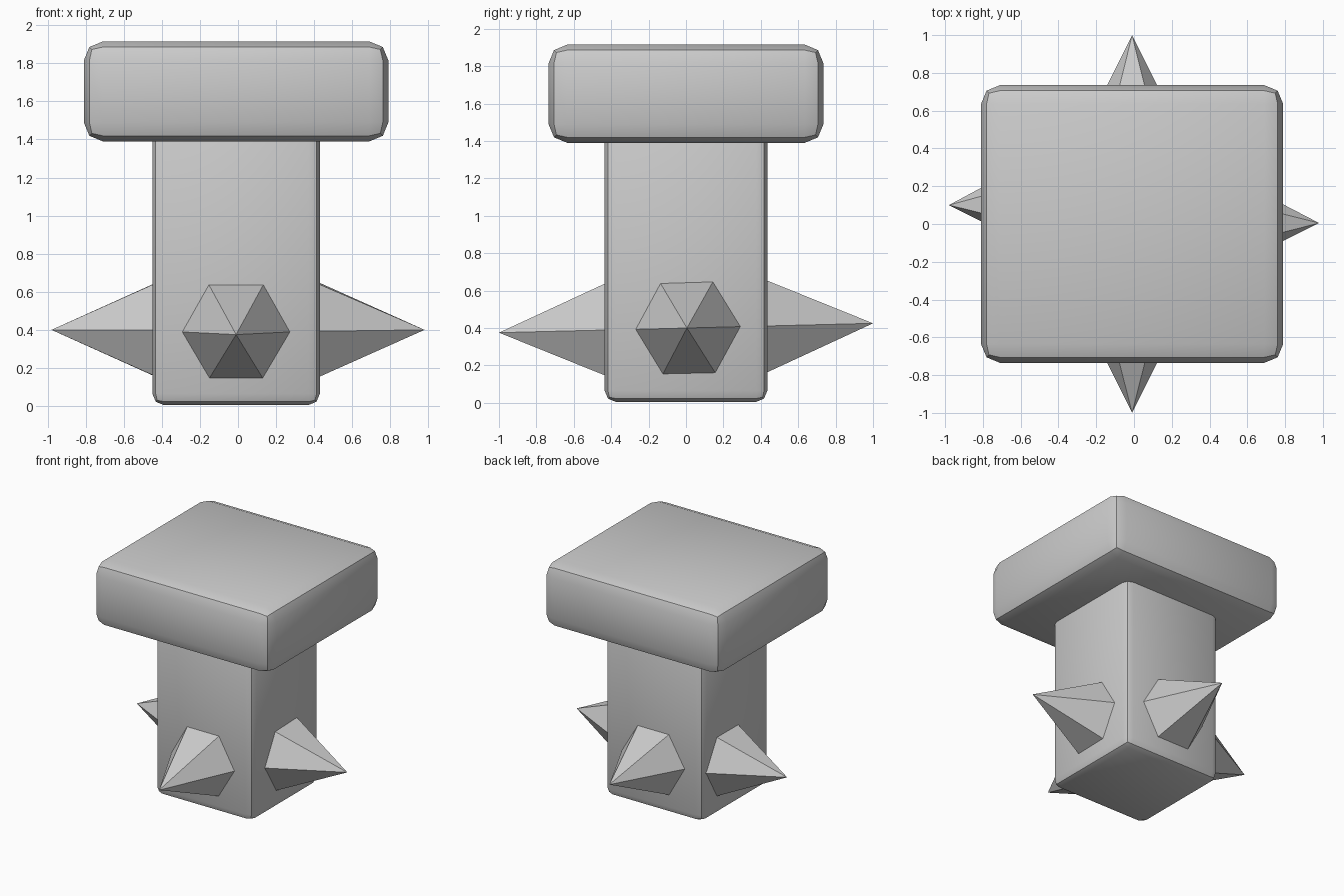
import bpy, bmesh, math
from mathutils import Vector

if "Cube" in bpy.data.objects:
    bpy.data.objects.remove(bpy.data.objects["Cube"])


def add_object(name, bm):
    bmesh.ops.recalc_face_normals(bm, faces=bm.faces)
    mesh = bpy.data.meshes.new(name)
    bm.to_mesh(mesh)
    bm.free()
    obj = bpy.data.objects.new(name, mesh)
    bpy.context.collection.objects.link(obj)
    return obj


def rounded_block(name, lo, hi, bevel):
    lo, hi = Vector(lo), Vector(hi)
    bm = bmesh.new()
    bmesh.ops.create_cube(bm, size=1)
    for v in bm.verts:
        v.co = (lo + hi) / 2 + v.co * (hi - lo)
    bmesh.ops.bevel(bm, geom=bm.edges[:], offset=bevel, segments=2,
                    profile=0.5, affect='EDGES')
    obj = add_object(name, bm)
    bpy.ops.object.select_all(action='DESELECT')
    obj.select_set(True)
    bpy.context.view_layer.objects.active = obj
    bpy.ops.object.shade_smooth_by_angle(angle=math.radians(30))


def spike(name, base, tip, radius, roll=0):
    # six-sided pyramid from a base centre to a tip
    base, tip = Vector(base), Vector(tip)
    axis = (tip - base).normalized()
    side = Vector((0, 0, 1)).cross(axis).normalized()
    up = axis.cross(side)
    bm = bmesh.new()
    ring = []
    for k in range(6):
        a = math.radians(60 * k + roll)
        ring.append(bm.verts.new(base + radius * (side * math.cos(a) + up * math.sin(a))))
    apex = bm.verts.new(tip)
    bm.faces.new(ring)
    for k in range(6):
        bm.faces.new((ring[k], ring[(k + 1) % 6], apex))
    add_object(name, bm)


# Post and wide head
rounded_block("post", (-0.45, -0.435, 0.005), (0.43, 0.435, 1.5), 0.06)
rounded_block("head", (-0.81, -0.735, 1.39), (0.79, 0.735, 1.915), 0.1)

# Four spikes around the foot of the post
spike("front_spike", (-0.01, -0.4, 0.39), (-0.01, -1.0, 0.375), 0.3)
spike("back_spike", (-0.01, 0.4, 0.41), (-0.01, 1.0, 0.425), 0.3)
spike("right_spike", (0.4, 0.01, 0.40), (0.98, 0.005, 0.40), 0.295, 1.5)
spike("left_spike", (-0.42, 0.108, 0.40), (-0.98, 0.1, 0.40), 0.29)
